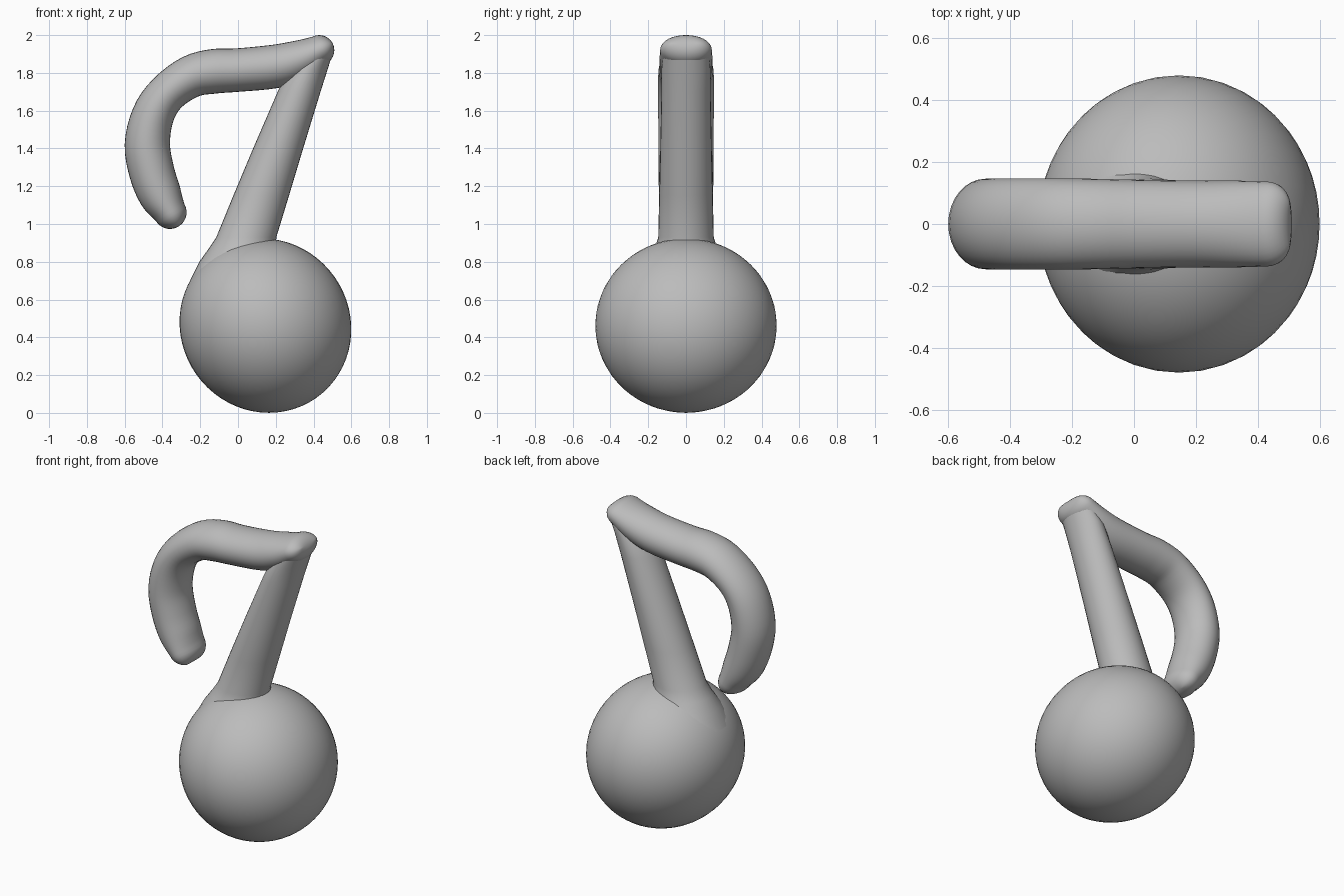
import bpy, bmesh, math
from mathutils import Vector

if "Cube" in bpy.data.objects:
    bpy.data.objects.remove(bpy.data.objects["Cube"])

gray = bpy.data.materials.new("matte_gray")
gray.diffuse_color = (0.5, 0.5, 0.5, 1)
gray.use_nodes = True
gray.node_tree.nodes["Principled BSDF"].inputs["Base Color"].default_value = gray.diffuse_color


def finish(bm, name):
    bmesh.ops.remove_doubles(bm, verts=bm.verts, dist=0.0005)
    bmesh.ops.recalc_face_normals(bm, faces=bm.faces)
    me = bpy.data.meshes.new(name)
    bm.to_mesh(me)
    bm.free()
    me.materials.append(gray)
    ob = bpy.data.objects.new(name, me)
    bpy.context.collection.objects.link(ob)
    bpy.ops.object.select_all(action='DESELECT')
    ob.select_set(True)
    bpy.context.view_layer.objects.active = ob
    bpy.ops.object.shade_smooth_by_angle(angle=math.radians(50))
    return ob


def loft(rings, name):
    """Skin rings given as (centre, in-plane axis, half thickness, half depth)."""
    bm, n, prev = bmesh.new(), 32, None
    loops = []
    for c, axis, a, b in rings:
        ring = []
        for i in range(n):
            t = 2 * math.pi * i / n
            ring.append(bm.verts.new(c + axis * (a * math.cos(t)) + Vector((0, b * math.sin(t), 0))))
        loops.append(ring)
    for r, s in zip(loops, loops[1:]):
        for i in range(n):
            j = (i + 1) % n
            bm.faces.new((r[i], r[j], s[j], s[i]))
    bm.faces.new(loops[0])
    bm.faces.new(loops[-1])
    return finish(bm, name)


def spline(pts, steps):
    """Catmull-Rom curve through the station values."""
    p = [Vector(q) for q in pts]
    p = [2 * p[0] - p[1]] + p + [2 * p[-1] - p[-2]]
    out = []
    for k in range(1, len(p) - 2):
        a, b, c, d = p[k - 1:k + 3]
        for s in range(steps):
            t = s / steps
            out.append(0.5 * (2 * b + (c - a) * t + (2 * a - 5 * b + 4 * c - d) * t ** 2
                              + (3 * b - a - 3 * c + d) * t ** 3))
    return out + [p[-2]]


# note head: slightly stretched ball leaning to the upper left
bm = bmesh.new()
bmesh.ops.create_uvsphere(bm, u_segments=48, v_segments=32, radius=1)
tilt = math.radians(-35)
for v in bm.verts:
    x, z = v.co.x * 0.448, v.co.z * 0.468
    v.co = (0.145 + x * math.cos(tilt) + z * math.sin(tilt), v.co.y * 0.48,
            0.462 - x * math.sin(tilt) + z * math.cos(tilt))
finish(bm, "note_head")

# leaning stem with a flared foot: height, left x, right x, half depth
stem = [(0.70, -0.255, 0.20, 0.26), (0.80, -0.205, 0.20, 0.20), (0.87, -0.155, 0.20, 0.165),
        (0.93, -0.115, 0.203, 0.147), (1.15, -0.025, 0.27, 0.142), (1.4, 0.08, 0.345, 0.136),
        (1.7, 0.21, 0.437, 0.13), (1.82, 0.27, 0.475, 0.13), (1.90, 0.355, 0.50, 0.122)]
loft([(Vector(((l + r) / 2, 0, z)), Vector((1, 0, 0)), (r - l) / 2, d) for z, l, r, d in stem], "stem")

# curled flag: centre x, centre z, half thickness, half depth
flag = [(0.43, 1.92, 0.08, 0.137), (0.33, 1.872, 0.103, 0.14), (0.2, 1.835, 0.115, 0.14),
        (0.0, 1.815, 0.115, 0.143), (-0.13, 1.808, 0.118, 0.146), (-0.25, 1.78, 0.112, 0.147),
        (-0.375, 1.692, 0.106, 0.147), (-0.45, 1.575, 0.112, 0.147), (-0.48, 1.42, 0.12, 0.146),
        (-0.455, 1.27, 0.12, 0.145), (-0.41, 1.15, 0.113, 0.143), (-0.36, 1.062, 0.088, 0.137)]
pts = spline(flag, 4)
rings = []
for i, (x, z, a, b) in enumerate(pts):
    lo, hi = pts[max(i - 1, 0)], pts[min(i + 1, len(pts) - 1)]
    tan = Vector((hi[0] - lo[0], 0, hi[1] - lo[1])).normalized()
    c, axis = Vector((x, 0, z)), Vector((-tan.z, 0, tan.x))
    # rounded ends
    cap = [(c + s * tan * a * math.sin(t), axis, a * math.cos(t), b - a * (1 - math.cos(t)))
           for s in [-1 if i == 0 else 1] for t in [math.pi / 2 * k / 7 for k in range(8)]]
    if i == 0:
        rings += cap[::-1]
    elif i == len(pts) - 1:
        rings += cap
    else:
        rings.append((c, axis, a, b))
loft(rings, "flag")
